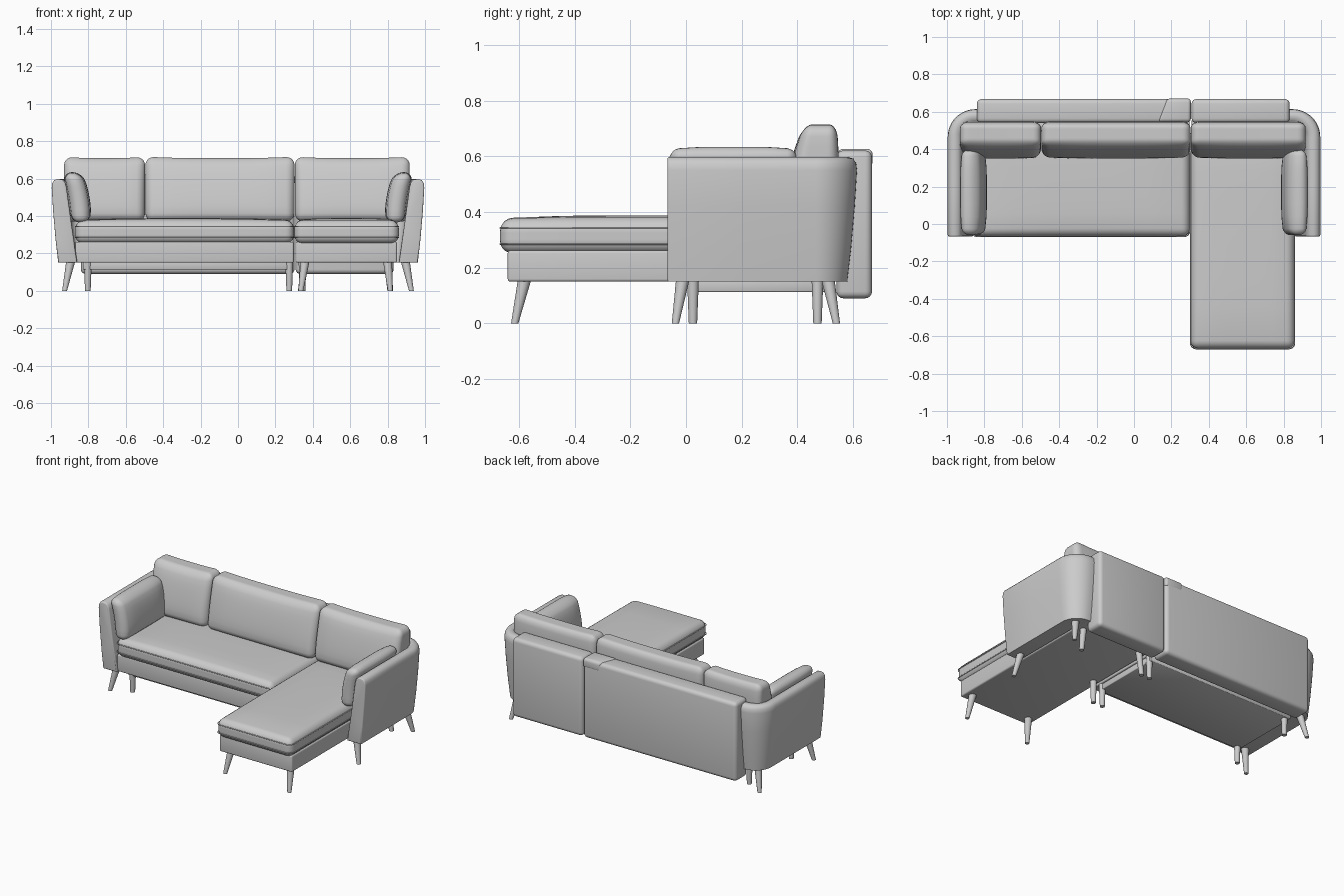
import bpy, bmesh, math
from mathutils import Vector

if "Cube" in bpy.data.objects:
    bpy.data.objects.remove(bpy.data.objects["Cube"])


def finish(name, bm, angle=40):
    bmesh.ops.recalc_face_normals(bm, faces=bm.faces)
    me = bpy.data.meshes.new(name)
    bm.to_mesh(me)
    bm.free()
    ob = bpy.data.objects.new(name, me)
    bpy.context.collection.objects.link(ob)
    bpy.ops.object.select_all(action='DESELECT')
    ob.select_set(True)
    bpy.context.view_layer.objects.active = ob
    bpy.ops.object.shade_smooth_by_angle(angle=math.radians(angle))
    return ob


def soft_box(name, x, y, z, r, cuts=0, warp=None, seg=4):
    """Rounded box; warp(p, u, v, w) bends it, u/v/w run 0..1 along the axes."""
    lo = Vector((min(x), min(y), min(z)))
    hi = Vector((max(x), max(y), max(z)))
    size = hi - lo
    bm = bmesh.new()
    bmesh.ops.create_cube(bm, size=1)
    for v in bm.verts:
        v.co = Vector([lo[i] + (v.co[i] + 0.5) * size[i] for i in range(3)])
    bmesh.ops.bevel(bm, geom=bm.edges[:], offset=r, segments=seg,
                    profile=0.5, affect='EDGES')
    for axis in range(3):
        for k in range(cuts):
            co = lo.copy()
            co[axis] += r + (size[axis] - 2 * r) * (k + 1) / (cuts + 1)
            no = Vector([float(i == axis) for i in range(3)])
            bmesh.ops.bisect_plane(bm, geom=bm.verts[:] + bm.edges[:] + bm.faces[:],
                                   plane_co=co, plane_no=no)
    if warp:
        for v in bm.verts:
            v.co = warp(v.co.copy(), *[(v.co[i] - lo[i]) / size[i] for i in range(3)])
    return finish(name, bm, 50)


def dome(a, b):
    return max(0, (1 - (2 * a - 1) ** 4) * (1 - (2 * b - 1) ** 4))


def seat_warp(p, u, v, w):
    p.z += 0.012 * dome(u, v) * max(0, 2 * w - 1)
    return p


def back_warp(p, u, v, w):
    # lean the front face back and puff it, sag the top edge a little
    p.y += (1 - v) * 0.07 * w ** 1.5 - 0.012 * dome(u, w) * (1 - v)
    p.y -= v * 0.02 * max(0, w - 0.7)
    p.z += 0.008 * w * (abs(2 * u - 1) ** 3 - 0.5)
    return p


def piping(name, x, y, z, r):
    """Thin seam running round a cushion."""
    pts = []
    for cx, cy, a0 in ((x[1] - r, y[1] - r, 0), (x[0] + r, y[1] - r, 90),
                       (x[0] + r, y[0] + r, 180), (x[1] - r, y[0] + r, 270)):
        for k in range(5):
            a = math.radians(a0 + 22.5 * k)
            pts.append((cx + r * math.cos(a), cy + r * math.sin(a), z, 1))
    cu = bpy.data.curves.new(name, 'CURVE')
    cu.dimensions = '3D'
    cu.bevel_depth = 0.003
    cu.bevel_resolution = 1
    sp = cu.splines.new('POLY')
    sp.points.add(len(pts) - 1)
    for p, co in zip(sp.points, pts):
        p.co = co
    sp.use_cyclic_u = True
    bpy.context.collection.objects.link(bpy.data.objects.new(name, cu))


def leg(name, x, y, top, dx=0, dy=0, r1=0.024, r0=0.013):
    bm = bmesh.new()
    bmesh.ops.create_cone(bm, cap_ends=True, segments=20, radius1=r0, radius2=r1, depth=1)
    for v in bm.verts:
        t = v.co.z + 0.5
        v.co = Vector((v.co.x + x + dx * (1 - t), v.co.y + y + dy * (1 - t), t * top))
    finish(name, bm)


def arm(name, s):
    """Leaning arm shell swept round the back corner."""
    profile = [(0.036, 0.15), (0.022, 0.27), (0.009, 0.42), (0.001, 0.55), (0.004, 0.575),
               (0.015, 0.592), (0.035, 0.598), (0.058, 0.594), (0.072, 0.58),
               (0.080, 0.555), (0.108, 0.35), (0.138, 0.15)]
    R, cx, cy = 0.15, 0.847, 0.465
    path = [(cx, -0.067, 0), (cx, 0.2, 0)]
    path += [(cx, cy, math.radians(7.5 * k)) for k in range(13)]
    path += [(0.832, cy, math.pi / 2)]
    bm = bmesh.new()
    rings = [[bm.verts.new((s * (px + (R - d) * math.cos(a)), py + (R - d) * math.sin(a), z))
              for d, z in profile] for px, py, a in path]
    n = len(profile)
    for a, b in zip(rings, rings[1:]):
        for i in range(n):
            j = (i + 1) % n
            bm.faces.new((a[i], a[j], b[j], b[i]))
    caps = [bm.faces.new(rings[0]), bm.faces.new(rings[-1])]
    bmesh.ops.recalc_face_normals(bm, faces=bm.faces)
    bmesh.ops.bevel(bm, geom=list(caps[0].edges), offset=0.008, segments=3,
                    profile=0.5, affect='EDGES')
    finish(name, bm, 45)


# upholstered bases and the recessed under-frame
soft_box("main_base", (-0.87, 0.297), (-0.05, 0.56), (0.15, 0.262), 0.008)
soft_box("chaise_base", (0.308, 0.85), (-0.64, 0.56), (0.15, 0.262), 0.01)
soft_box("main_under_frame", (-0.83, 0.285), (0.01, 0.5), (0.113, 0.16), 0.004, seg=2)

# seat cushions with seams
for nm, x, y in (("main_seat", (-0.87, 0.299), (-0.068, 0.5)),
                 ("chaise_seat", (0.301, 0.86), (-0.668, 0.5))):
    soft_box(nm + "_cushion", x, y, (0.252, 0.376), 0.045, 5, seat_warp, 5)
    for k, z in enumerate((0.285, 0.343)):
        piping(f"{nm}_seam_{k}", (x[0] + 0.001, x[1] - 0.001), (y[0] + 0.001, y[1]), z, 0.03)

# back cushions
for nm, x in (("left", (-0.93, -0.497)), ("middle", (-0.495, 0.302)), ("right", (0.304, 0.918))):
    soft_box(nm + "_back_cushion", x, (0.355, 0.548), (0.37, 0.713), 0.045, 6, back_warp, 5)

# back panels and the folded flap on top of the longer one
soft_box("left_back_panel", (-0.84, 0.302), (0.54, 0.668), (0.09, 0.621), 0.025)
soft_box("right_back_panel", (0.308, 0.832), (0.54, 0.668), (0.09, 0.621), 0.025)


def flap_warp(p, u, v, w):
    p.x += (1 - u) * 0.05 * v
    return p


soft_box("back_panel_flap", (0.125, 0.304), (0.545, 0.67), (0.56, 0.627), 0.02, 0, flap_warp)

# arms, arm cushions and mirrored legs
for s, side in ((-1, "left"), (1, "right")):
    arm(side + "_arm", s)

    def lean(p, u, v, w, s=s):
        p.x += s * (0.045 * w ** 2)
        p.x += (u - 0.5) * 0.035 * dome(v, w)
        p.z += 0.01 * dome(v, 0.5) * w
        return p

    soft_box(side + "_arm_cushion", (s * 0.80, s * 0.882), (-0.06, 0.4), (0.365, 0.624),
             0.036, 5, lean, 5)
    leg(side + "_arm_front_leg", s * 0.895, -0.012, 0.155, s * 0.032, -0.026)
    leg(side + "_arm_rear_leg", s * 0.895, 0.51, 0.155, s * 0.032, 0.03)

# straight legs under the main section
for x in (-0.803, 0.274):
    for y in (0.025, 0.472):
        leg("main_leg", x, y, 0.155, r1=0.021, r0=0.015)

# chaise legs
for x, dx in ((0.358, -0.022), (0.80, 0.014)):
    leg("chaise_front_leg", x, -0.58, 0.155, dx, -0.035)
    leg("chaise_rear_leg", x, 0.472, 0.155, dx, 0, 0.021, 0.015)
leg("chaise_middle_leg", 0.345, 0.025, 0.155, 0, 0, 0.021, 0.015)
